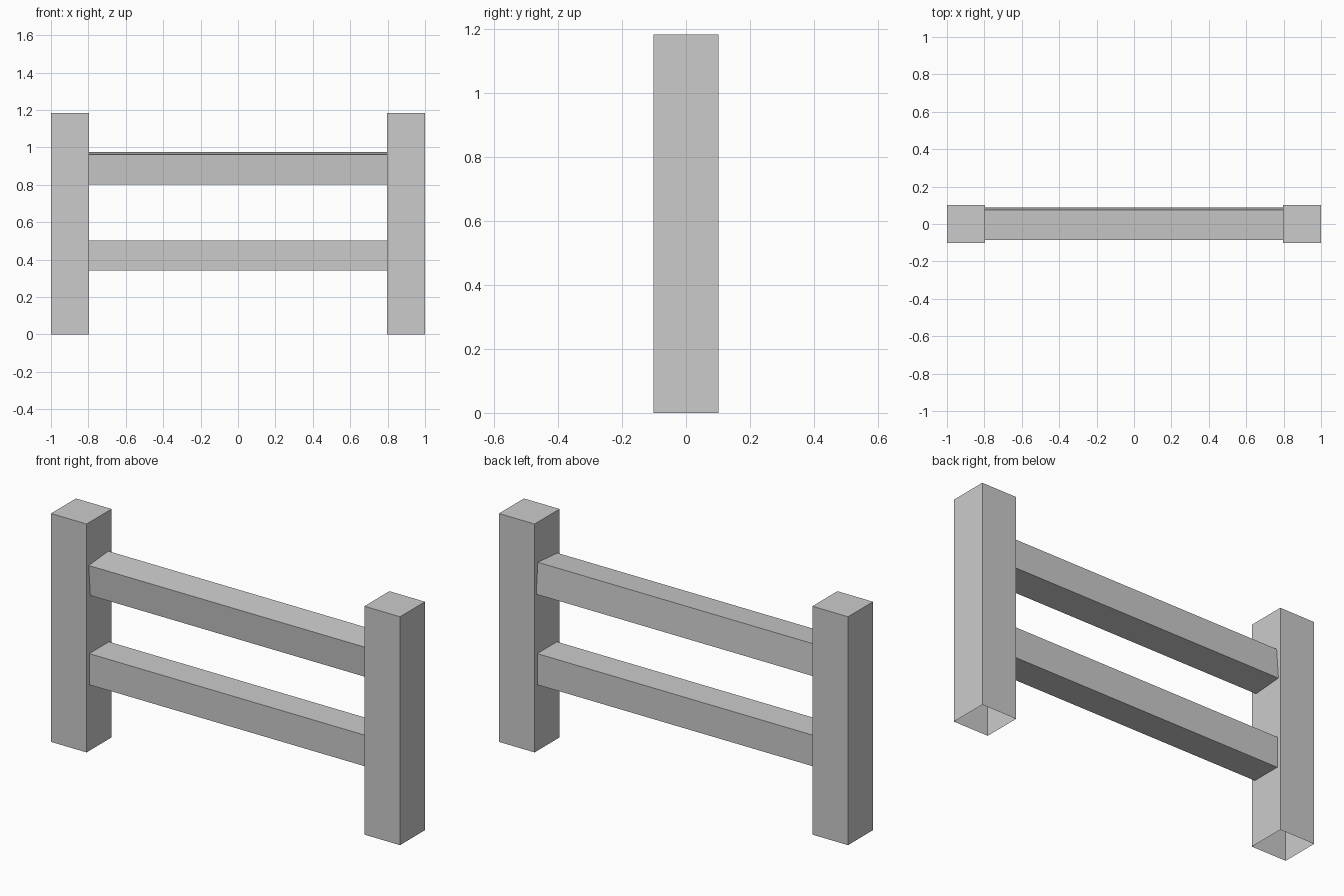
import bpy, bmesh
from math import radians
from mathutils import Matrix, Vector

if "Cube" in bpy.data.objects:
    bpy.data.objects.remove(bpy.data.objects["Cube"])


def box(name, size, centre, tilt=0.0, open_axes=()):
    """Box with the faces pointing along any of open_axes left out."""
    bm = bmesh.new()
    bmesh.ops.create_cube(bm, size=1.0)
    bm.normal_update()
    hidden = [f for f in bm.faces
              if any(f.normal.dot(Vector(a)) > 0.9 for a in open_axes)]
    bmesh.ops.delete(bm, geom=hidden, context='FACES')
    bmesh.ops.transform(bm, matrix=Matrix.Diagonal((*size, 1.0)), verts=bm.verts)
    mesh = bpy.data.meshes.new(name)
    bm.to_mesh(mesh)
    bm.free()
    obj = bpy.data.objects.new(name, mesh)
    obj.location = centre
    obj.rotation_euler.x = radians(tilt)
    bpy.context.collection.objects.link(obj)
    return obj


POST_W, POST_H = 0.204, 1.183
RAIL = 0.161
RAIL_LEN = 2 - 2 * POST_W

# Upright posts, open underneath
for side, x in (("left", -1), ("right", 1)):
    box(f"{side}_post", (POST_W, POST_W, POST_H),
        (x * (1 - POST_W / 2), 0, POST_H / 2), open_axes=[(0, 0, -1)])

# Rails butt against the posts; the upper one is slightly twisted
ENDS = [(1, 0, 0), (-1, 0, 0)]
box("lower_rail", (RAIL_LEN, RAIL, RAIL), (0, 0, 0.423), open_axes=ENDS)
box("upper_rail", (RAIL_LEN, RAIL, RAIL), (0, 0.002, 0.888), tilt=4.6, open_axes=ENDS)
